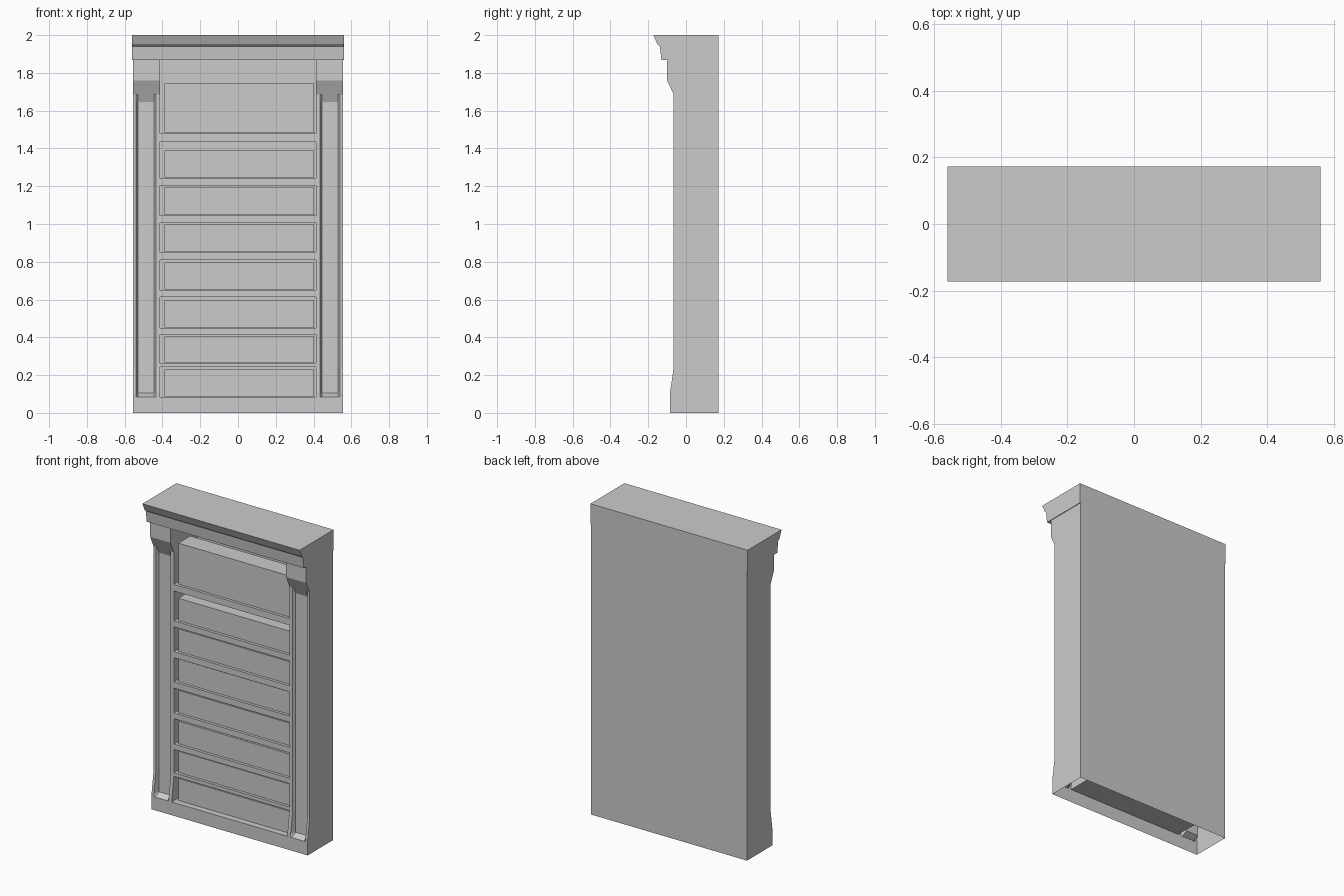
import bpy, bmesh

if "Cube" in bpy.data.objects:
    bpy.data.objects.remove(bpy.data.objects["Cube"])

BACK, W, IN = 0.173, 0.556, 0.412      # back plane, half width, half opening


def make(name, verts, faces, mirror=False):
    me = bpy.data.meshes.new(name)
    me.from_pydata(verts, [], faces)
    ob = bpy.data.objects.new(name, me)
    bpy.context.collection.objects.link(ob)
    if mirror:
        ob.modifiers.new("mirror", 'MIRROR').use_mirror_merge = False
    return ob


def box(name, x0, x1, y0, y1, z0, z1):
    v = [(x, y, z) for z in (z0, z1) for y in (y0, y1) for x in (x0, x1)]
    f = [(0, 2, 3, 1), (4, 5, 7, 6), (0, 1, 5, 4),
         (2, 6, 7, 3), (0, 4, 6, 2), (1, 3, 7, 5)]
    return make(name, v, f)


# Pilaster fronts: raised border, bevelled recessed panel, flared foot, capital
rows = [(0, -.085, -.085), (.085, -.085, -.085), (.105, -.085, -.047),
        (.24, -.065, -.047), (1.645, -.065, -.047), (1.685, -.065, -.065),
        (1.76, -.10, -.10), (1.868, -.10, -.10)]     # z, border y, panel y
cols = [(IN, 0), (.434, 0), (.444, 1), (.53, 1), (.54, 0), (W, 0)]
n = len(cols)
verts = [(x, row[1 + k], row[0]) for row in rows for x, k in cols]
faces = [(r * n + c, r * n + c + 1, (r + 1) * n + c + 1, (r + 1) * n + c)
         for r in range(len(rows) - 1) for c in range(n - 1)]
make("pilaster", verts, faces, mirror=True)

# Outer sides and inner opening walls share the pilaster outline
outline = [(y, z) for z, y, _ in rows]
side = [(W, y, z) for y, z in outline] + [(W, BACK, 1.868), (W, BACK, 0)]
make("side_panel", side, [tuple(reversed(range(len(side))))], mirror=True)
wall = [(IN, y, z) for y, z in outline[1:]] + [(IN, BACK, 1.868), (IN, BACK, .085)]
make("inner_wall", wall, [tuple(range(len(wall)))], mirror=True)

# Back sheet; the case is open underneath
make("back_panel", [(W, BACK, 0), (-W, BACK, 0), (-W, BACK, 1.868), (W, BACK, 1.868)],
     [(0, 1, 2, 3)])

# Plinth front with the bottom shelf behind it
make("plinth", [(-IN, -.085, 0), (IN, -.085, 0), (IN, -.085, .085),
                (-IN, -.085, .085), (IN, BACK, .085), (-IN, BACK, .085)],
     [(0, 1, 2, 3), (3, 2, 4, 5)])

# Stepped cornice extruded across the top
prof = [(-.13, 1.868), (-.138, 1.94), (-.152, 1.953), (-.173, 2.0),
        (BACK, 2.0), (BACK, 1.868)]
m = len(prof)
verts = [(x, y, z) for x in (-.56, .56) for y, z in prof]
faces = [tuple(range(m)), tuple(reversed(range(m, 2 * m)))]
faces += [(i, i + m, (i + 1) % m + m, (i + 1) % m) for i in range(m)]
cornice = make("cornice", verts, faces)
bm = bmesh.new()
bm.from_mesh(cornice.data)
bmesh.ops.recalc_face_normals(bm, faces=bm.faces)
bm.to_mesh(cornice.data)
bm.free()

# Compartments: floor, top of opening, top of the row of books
bays = [(.085, .242, .23), (.265, .415, .405), (.45, .613, .598),
        (.65, .81, .797), (.85, 1.006, .998), (1.045, 1.205, 1.193),
        (1.243, 1.435, 1.39), (1.478, 1.868, 1.745)]
for i, (floor, top, books) in enumerate(bays):
    box("book_row", -.39, .403, -.05, .07, floor + .003, books)
    if i < len(bays) - 1:
        box("shelf", -IN, IN, -.063, BACK - .001, top, bays[i + 1][0])
